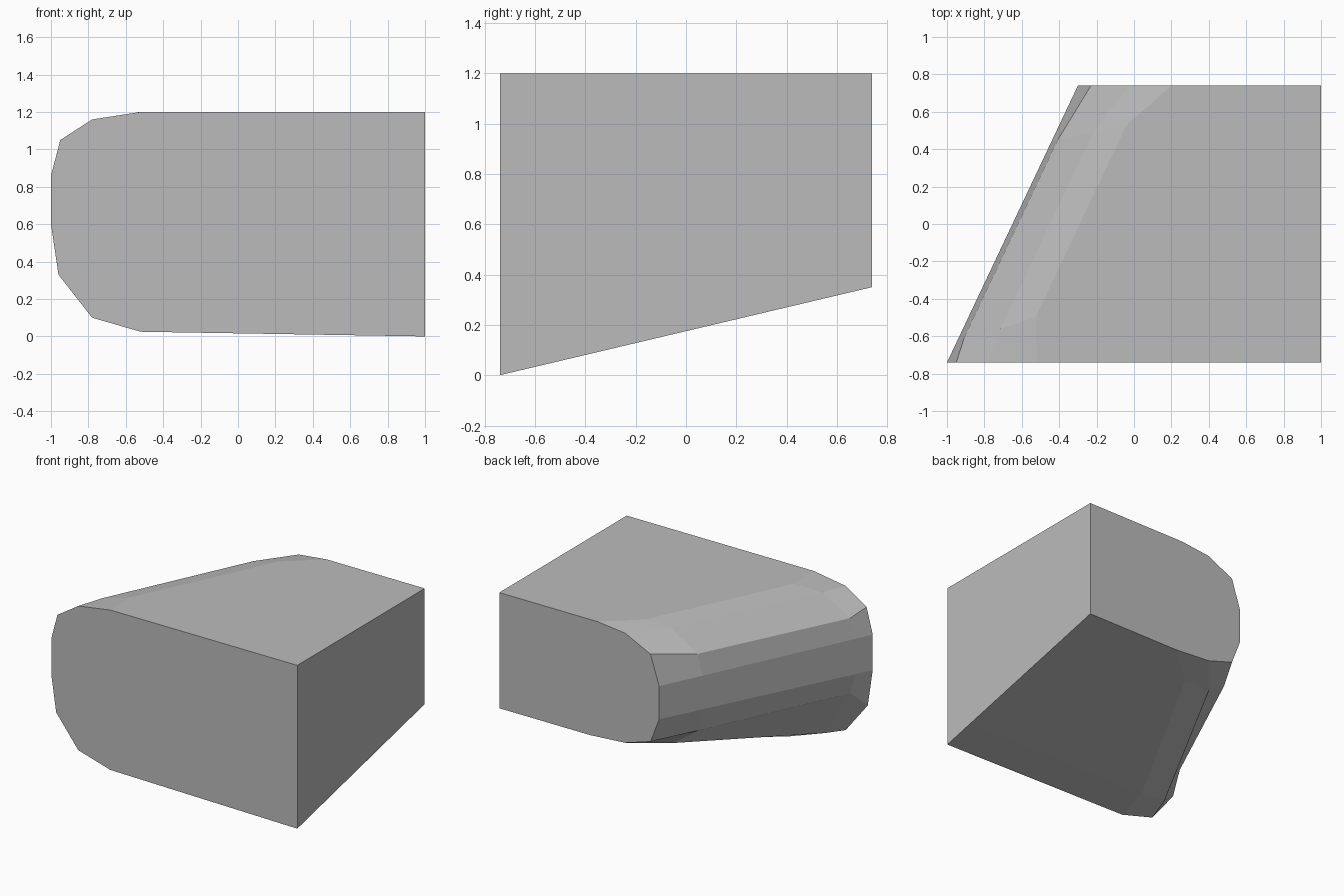
import bpy, bmesh

if "Cube" in bpy.data.objects:
    bpy.data.objects.remove(bpy.data.objects["Cube"])

# Corner profiles (x, z), listed around the outline from the lower right corner
front = [(1, 0), (1, 1.2), (-.52, 1.2), (-.78, 1.16), (-.95, 1.05), (-1, .86),
         (-1, .6), (-.96, .33), (-.78, .1), (-.52, .025)]
back = [(1, .35), (1, 1.2), (.2, 1.2), (-.025, 1.175), (-.23, 1.076), (-.3, .86),
        (-.3, .616), (-.23, .434), (-.025, .37), (.26, .35)]

# Inner rings: inset from the slanted side, y near front, y near back, z at each
inner = [(.36, -.5, .53, 1.2, 1.2), (.2, -.56, .49, 1.165, 1.17),
         (.03, -.61, .45, 1.007, 1.015), (0, -.62, .44, .86, .86),
         (0, -.62, .44, .601, .613), (.03, -.61, .44, .455, .45),
         (.18, -.56, .49, .135, .33), (.4, -.5, .53, .067, .305)]


def side_x(y):
    return -1 + .7 * (y + .74) / 1.48


def inner_ring(k):
    y = (-.5, .53)[k]
    ring = [(1, y, .35 * (y + .74) / 1.48), (1, y, 1.2)]
    for p in inner:
        ring.append((side_x(p[1 + k]) + p[0], p[1 + k], p[3 + k]))
    return ring


rings = [[(x, -.74, z) for x, z in front], inner_ring(0), inner_ring(1),
         [(x, .74, z) for x, z in back]]

# Slanted block with a rounded side, lofted through the rings
bm = bmesh.new()
loops = [[bm.verts.new(co) for co in ring] for ring in rings]
for a, b in zip(loops, loops[1:]):
    for i in range(len(a)):
        j = (i + 1) % len(a)
        bm.faces.new((a[i], a[j], b[j], b[i]))
bm.faces.new(loops[0])
bm.faces.new(loops[-1])
bmesh.ops.recalc_face_normals(bm, faces=bm.faces)
mesh = bpy.data.meshes.new("rounded_block")
bm.to_mesh(mesh)
bm.free()

grey = bpy.data.materials.new("light grey")
grey.diffuse_color = (.5, .5, .5, 1)
grey.use_nodes = True
grey.node_tree.nodes["Principled BSDF"].inputs["Base Color"].default_value = grey.diffuse_color
mesh.materials.append(grey)
block = bpy.data.objects.new("rounded_block", mesh)
bpy.context.collection.objects.link(block)
